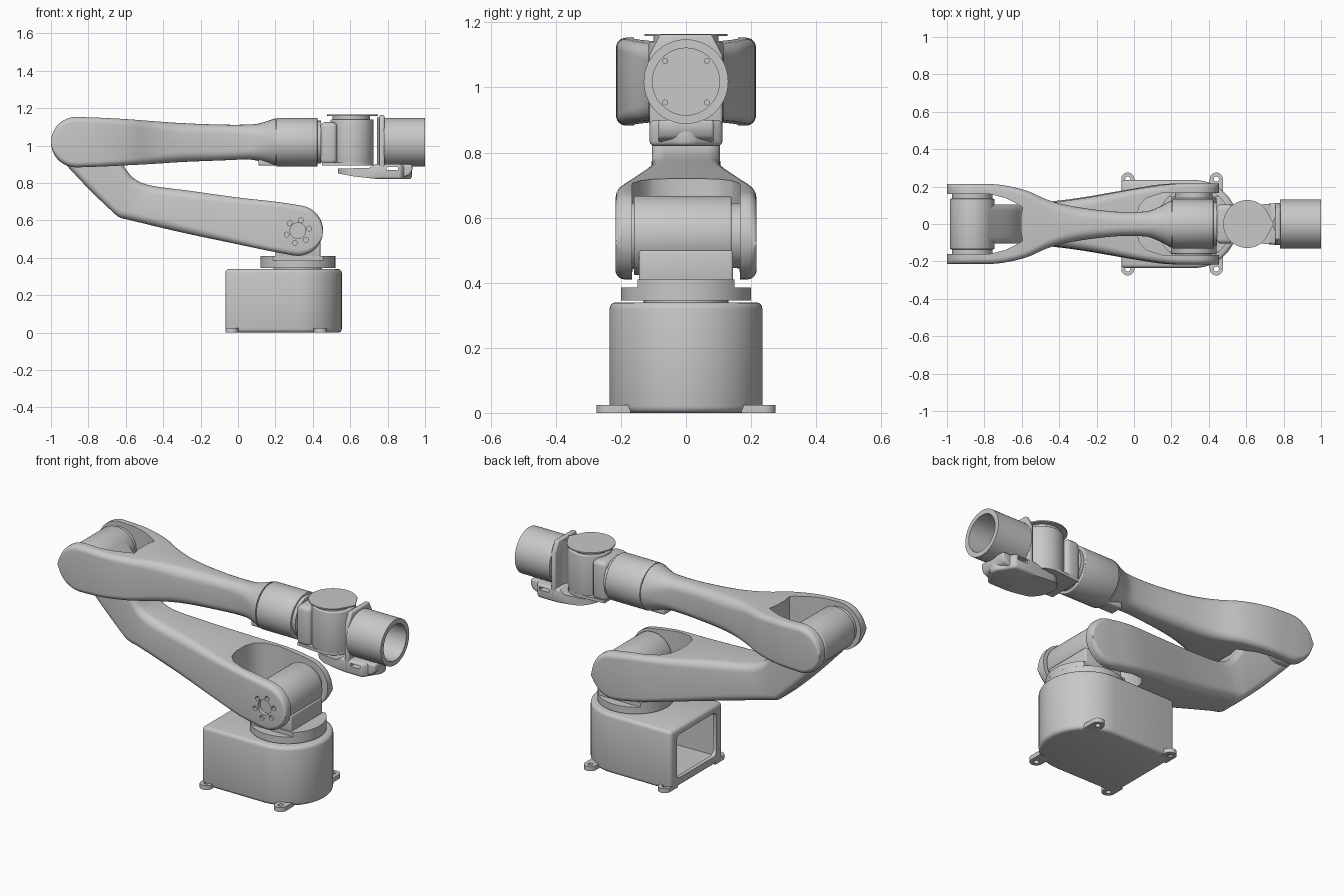
import bpy, bmesh, math
from mathutils import Vector, Matrix

if "Cube" in bpy.data.objects:
    bpy.data.objects.remove(bpy.data.objects["Cube"])

GREY = bpy.data.materials.new("light grey")
GREY.use_nodes = True
COL = (0.58, 0.58, 0.58, 1)
GREY.diffuse_color = COL
GREY.node_tree.nodes["Principled BSDF"].inputs["Base Color"].default_value = COL


def finish(name, bm, bevel=0):
    bmesh.ops.recalc_face_normals(bm, faces=bm.faces)
    me = bpy.data.meshes.new(name)
    bm.to_mesh(me)
    bm.free()
    ob = bpy.data.objects.new(name, me)
    bpy.context.collection.objects.link(ob)
    me.materials.append(GREY)
    if bevel:
        m = ob.modifiers.new("rounding", 'BEVEL')
        m.width, m.segments, m.limit_method = bevel, 3, 'ANGLE'
        m.angle_limit = math.radians(40)
        apply(ob)
    smooth(ob)
    return ob


def select(ob):
    bpy.ops.object.select_all(action='DESELECT')
    ob.select_set(True)
    bpy.context.view_layer.objects.active = ob


def apply(ob):
    select(ob)
    for m in list(ob.modifiers):
        bpy.ops.object.modifier_apply(modifier=m.name)


def smooth(ob):
    select(ob)
    bpy.ops.object.shade_smooth_by_angle(angle=math.radians(32))


def cut(ob, *cutters):
    for c in cutters:
        c.hide_render = True
        m = ob.modifiers.new("cut", 'BOOLEAN')
        m.operation, m.solver, m.object = 'DIFFERENCE', 'EXACT', c
        apply(ob)
        bpy.data.objects.remove(c)
    smooth(ob)


def prism(name, pts, lo, hi, axis='z', bevel=0):
    """Extrude an outline: (x, y) along z, (x, z) along y, or (y, z) along x."""
    place = {'z': lambda a, b, t: (a, b, t), 'y': lambda a, b, t: (a, t, b),
             'x': lambda a, b, t: (t, a, b)}[axis]
    bm = bmesh.new()
    rings = [[bm.verts.new(place(a, b, t)) for a, b in pts] for t in (lo, hi)]
    n = len(pts)
    for r in rings:
        bm.faces.new(r)
    for i in range(n):
        j = (i + 1) % n
        bm.faces.new((rings[0][i], rings[0][j], rings[1][j], rings[1][i]))
    return finish(name, bm, bevel)


def rect(a0, a1, b0, b1):
    return [(a0, b0), (a1, b0), (a1, b1), (a0, b1)]


def arc(cx, cy, r, a0, a1, n=24):
    return [(cx + r * math.cos(math.radians(a0 + (a1 - a0) * i / n)),
             cy + r * math.sin(math.radians(a0 + (a1 - a0) * i / n))) for i in range(n + 1)]


def cyl(name, a, b, r, lo, hi, axis='z', bevel=0, n=56):
    return prism(name, arc(a, b, r, 0, 360, n)[:-1], lo, hi, axis, bevel)


def both_sides(half):
    """Close an outline from its +y half."""
    return half + [(x, -y) for x, y in reversed(half)]


def loft(name, stations):
    """Skin rounded-rectangle sections: top x, z, bottom x, z, half width, corner radius."""
    bm = bmesh.new()
    rings = []
    for tx, tz, bx, bz, w, r in stations:
        top, bot = Vector((tx, 0, tz)), Vector((bx, 0, bz))
        mid, up, h = (top + bot) / 2, (top - bot).normalized(), (top - bot).length / 2
        r = min(r, w * 0.97, h * 0.97)
        ring = []
        for k, (sy, sv) in enumerate(((1, 1), (-1, 1), (-1, -1), (1, -1))):
            for y, v in arc(sy * (w - r), sv * (h - r), r, 90 * k, 90 * k + 90, 6):
                ring.append(bm.verts.new(mid + up * v + Vector((0, y, 0))))
        rings.append(ring)
    n = len(rings[0])
    for p, q in zip(rings, rings[1:]):
        for i in range(n):
            j = (i + 1) % n
            bm.faces.new((p[i], p[j], q[j], q[i]))
    bm.faces.new(rings[0])
    bm.faces.new(rings[-1])
    return finish(name, bm)


def refine(st, steps=5):
    """Catmull-Rom interpolation between stations."""
    out = []
    for i in range(len(st) - 1):
        p0, p1, p2, p3 = st[max(i - 1, 0)], st[i], st[i + 1], st[min(i + 2, len(st) - 1)]
        for k in range(steps):
            t = k / steps
            out.append(tuple(0.5 * (2 * b + (c - a) * t + (2 * a - 5 * b + 4 * c - d) * t * t
                             + (3 * b - a - 3 * c + d) * t ** 3)
                             for a, b, c, d in zip(p0, p1, p2, p3)))
    return out + [st[-1]]


def round_end(s, sign):
    """Stations that continue section s as a half disc, out along sign times its normal."""
    tx, tz, bx, bz, w, r = s
    c, u = Vector(((tx + bx) / 2, (tz + bz) / 2)), Vector(((tx - bx) / 2, (tz - bz) / 2))
    d = Vector((u.y, -u.x)) * sign
    out = []
    for a in (6, 12, 20, 30, 40, 50, 60, 70, 80):
        s_, c_ = math.sin(math.radians(a)), math.cos(math.radians(a))
        p, q = c + d * c_ + u * s_, c + d * c_ - u * s_
        out.append((p.x, p.y, q.x, q.y, w, r))
    return out


# Base: hollow D-shaped housing with a rear window and four bolted feet
D = [(-0.068, -0.235)] + arc(0.32, 0, 0.235, -90, 90, 40) + [(-0.068, 0.235)]
base = prism("base_housing", D, 0, 0.34, bevel=0.02)
cavity = prism("cavity_cutter", [(-0.045, -0.21)] + arc(0.32, 0, 0.2, -90, 90) + [(-0.045, 0.21)], 0.03, 0.315)
window = prism("window_cutter", rect(-0.18, 0.18, 0.05, 0.3), -0.2, 0.05, 'x', 0.025)
cut(base, cavity, window)
for side, sy in (("left", 1), ("right", -1)):
    for end, x in (("rear", -0.033), ("front", 0.44)):
        pts = arc(x, 0.24, 0.035, 0, 180) + [(x - 0.035, 0.17), (x + 0.035, 0.17)]
        foot = prism(f"foot_{end}_{side}", [(a, sy * b) for a, b in pts], 0, 0.025)
        cut(foot, cyl("hole_cutter", x, sy * 0.24, 0.014, -0.1, 0.1))

# Turntable and shoulder
cyl("turntable_neck", 0.32, 0, 0.13, 0.33, 0.35)
cyl("turntable", 0.32, 0, 0.2, 0.346, 0.385)
prism("turntable_deck", arc(0.32, 0, 0.2, -48, 48) + arc(0.32, 0, 0.2, 132, 228), 0.38, 0.41)
prism("shoulder_pedestal", rect(0.2, 0.44, 0.4, 0.5), -0.145, 0.145, 'y', 0.01)
SH, EL = (0.32, 0.545), (-0.865, 1.018)
cyl("shoulder_drum", *SH, 0.122, -0.16, 0.14, 'y', 0.006)
cyl("shoulder_hub", *SH, 0.1, -0.175, 0.175, 'y')

# Lower arm: forked at the shoulder, cranked towards the elbow
low = [(.343, .678, .297, .412, .217, .03), (.2, .70, .15, .44, .213, .03),
       (0, .722, -.03, .478, .185, .035), (-.25, .757, -.3, .535, .14, .045),
       (-.46, .785, -.56, .597, .11, .045), (-.55, .82, -.63, .615, .105, .04),
       (-.6, .875, -.67, .645, .105, .035), (-.66, .97, -.8, .77, .105, .035),
       (-.777, 1.1, -.95, .93, .105, .03)]
lower_arm = loft("lower_arm", round_end(low[0], 1) + refine(low))
slot = prism("slot_cutter", both_sides([(0.7, 0.168), (0.15, 0.165), (0.07, 0.14), (0.03, 0.1), (0.015, 0.04)]),
             0.2, 0.9)
cut(lower_arm, slot, cyl("hub_cutter", *SH, 0.042, -0.3, -0.195, 'y', n=32),
    *[cyl("bolt_cutter", SH[0] + 0.062 * math.cos(a), SH[1] - 0.005 + 0.062 * math.sin(a),
          0.013, -0.3, -0.2, 'y', n=16) for a in [math.radians(15 + 60 * k) for k in range(6)]])

# Upper arm: forked at the elbow, waisted, flaring to the wrist
up = [(x, t, x, b, w, r) for x, t, b, w, r in (
    (-.865, 1.153, .883, .215, .03), (-.72, 1.148, .888, .21, .03), (-.58, 1.14, .895, .18, .035),
    (-.45, 1.13, .902, .125, .045), (-.3, 1.12, .912, .09, .055), (-.1, 1.112, .92, .066, .05),
    (.05, 1.112, .925, .066, .055), (.12, 1.12, .915, .085, .08), (.2, 1.146, .89, .127, .122))]
upper_arm = loft("upper_arm", round_end(up[0], -1) + refine(up))
cut(upper_arm, prism("slot_cutter", both_sides([(-1.2, 0.162), (-0.77, 0.16), (-0.69, 0.14), (-0.62, 0.105),
                                                (-0.595, 0.09), (-0.605, 0.04)]), 0.7, 1.4))
prism("cable_lug", rect(0.11, 0.2, 0.892, 0.93), -0.04, 0.04, 'y', 0.008)
cyl("elbow_drum", *EL, 0.12, -0.135, 0.135, 'y', 0.006)
cyl("elbow_hub", *EL, 0.108, -0.17, 0.17, 'y')

# Wrist: roll cylinder, yoke and upright pitch drum
WZ = 1.018
cyl("wrist_roll_seam", 0, WZ, 0.122, 0.19, 0.21, 'x')
cyl("wrist_roll", 0, WZ, 0.13, 0.205, 0.425, 'x', 0.004)
cyl("wrist_roll_collar", 0, WZ, 0.115, 0.42, 0.445, 'x')
prism("wrist_yoke", rect(-0.105, 0.105, 0.9, 1.125), 0.44, 0.53, 'x', 0.025)
prism("wrist_yoke_foot", both_sides([(0.45, 0.1)] + arc(0.61, 0, 0.115, 90, 0, 12)[:-1]), 0.893, 0.91)
cyl("wrist_drum", 0.61, 0, 0.115, 0.905, 1.14, bevel=0.006)
cyl("wrist_cap_stem", 0.605, 0, 0.1, 1.13, 1.16)
prism("wrist_cap", arc(0.605, 0, 0.128, 42, 318, 48) + [(0.748, 0)], 1.158, 1.165)

# Tool bracket: shoe below the drum, upright plate and hollow tool flange
shoe = prism("bracket_shoe", arc(0.635, 0, 0.1, 100, 260) + [(0.76, -0.112), (0.87, -0.112)]
             + arc(0.87, 0.0, 0.06, -45, 45, 8) + [(0.87, 0.112), (0.76, 0.112)], 0.82, 0.9, bevel=0.015)
cut(shoe, prism("shoe_top_cutter", [(0.4, 0.875), (0.7, 0.88), (0.75, 0.91), (0.4, 0.95)], -0.3, 0.3, 'y'),
    prism("shoe_base_cutter", [(0.4, 0.86), (0.54, 0.85), (0.62, 0.835), (0.8, 0.815), (0.4, 0.7)], -0.3, 0.3, 'y'),
    prism("shoe_slot_cutter", rect(0.795, 0.855, 0.868, 0.886), -0.3, 0.3, 'y'))
prism("bracket_nose", [(0.75, 0.822), (0.88, 0.828), (0.92, 0.845), (0.932, 0.87), (0.932, 0.9), (0.87, 0.9),
                       (0.87, 0.85), (0.75, 0.85)], -0.085, 0.085, 'y', 0.008)
prism("bracket_plate", [(-0.112, 0.84), (0.112, 0.84), (0.112, 1.1), (0.08, 1.163), (-0.08, 1.163), (-0.112, 1.1)],
      0.755, 0.783, 'x', 0.008)
prism("plate_ridge", both_sides([(0.76, 0.05), (0.742, 0.012)]), 0.86, 1.15)
flange = cyl("tool_flange", 0, WZ, 0.13, 0.78, 1.0, 'x')
cut(flange, cyl("bore_cutter", 0, WZ, 0.103, 0.81, 1.2, 'x'))
for k, (sy, sz) in enumerate(((1, 1), (-1, 1), (-1, -1), (1, -1))):
    cyl(f"flange_screw_{k + 1}", sy * 0.064, WZ + sz * 0.064, 0.009, 0.805, 0.816, 'x', n=16)
